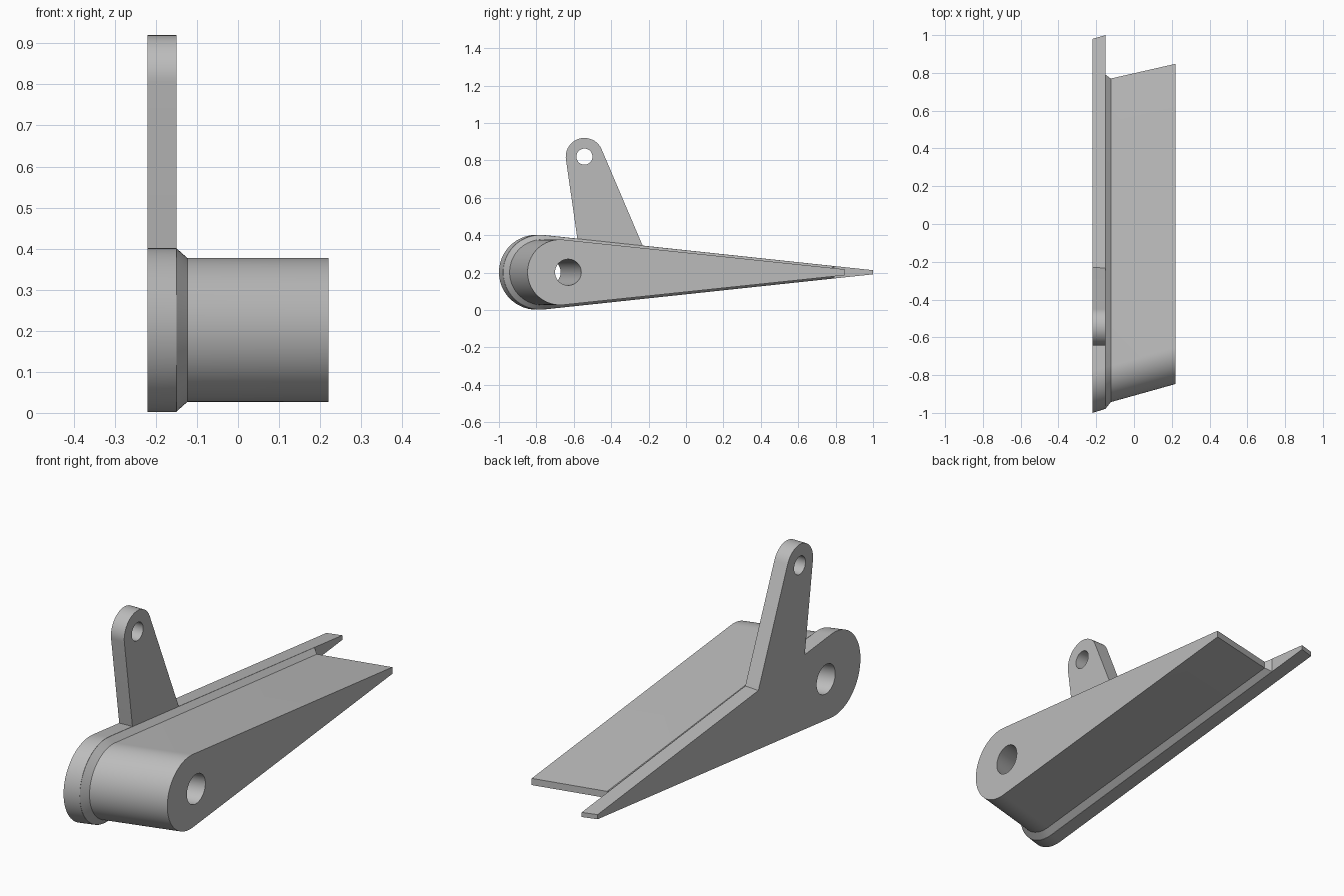
import bpy, bmesh, math

cube = bpy.data.objects.get("Cube")
if cube:
    bpy.data.objects.remove(cube)

grey = bpy.data.materials.new("plain grey")
grey.use_nodes = True
colour = (0.5, 0.5, 0.5, 1)
grey.diffuse_color = colour
grey.node_tree.nodes["Principled BSDF"].inputs["Base Color"].default_value = colour

MID = 0.202  # height of the chord line


def loft(name, sections):
    """Join closed outlines of (x, y, z) points and cap both ends."""
    bm = bmesh.new()
    rings = [[bm.verts.new(p) for p in s] for s in sections]
    for a, b in zip(rings, rings[1:]):
        for i in range(len(a)):
            j = (i + 1) % len(a)
            bm.faces.new((a[i], a[j], b[j], b[i]))
    bm.faces.new(rings[0])
    bm.faces.new(rings[-1])
    bmesh.ops.recalc_face_normals(bm, faces=bm.faces)
    mesh = bpy.data.meshes.new(name)
    bm.to_mesh(mesh)
    bm.free()
    mesh.materials.append(grey)
    obj = bpy.data.objects.new(name, mesh)
    bpy.context.collection.objects.link(obj)
    return obj


def arc(x, y, z, r, start, end, n):
    angles = [start + (end - start) * i / n for i in range(n + 1)]
    return [(x, y + r * math.cos(a), z + r * math.sin(a)) for a in angles]


def teardrop(x, nose, r, tail, half):
    """Round nose with straight flanks running to a thin blunt tail."""
    cy = nose + r
    d = math.hypot(tail - cy, half)
    a = math.atan2(half, tail - cy) + math.acos(r / d)
    outline = arc(x, cy, MID, r, a, 2 * math.pi - a, 40)
    return outline + [(x, tail, MID - half), (x, tail, MID + half)]


def bore(name, x0, y0, x1, y1, z, r):
    return loft(name, [arc(x, y, z, r, 0, math.tau * 47 / 48, 47)
                       for x, y in ((x0, y0), (x1, y1))])


def combine(target, tool, operation):
    mod = target.modifiers.new(operation.title(), "BOOLEAN")
    mod.operation, mod.solver, mod.object = operation, "EXACT", tool
    bpy.context.view_layer.objects.active = target
    bpy.ops.object.modifier_apply(modifier=mod.name)
    bpy.data.objects.remove(tool)


# End plate, longer than the blade and swept with it
plate = loft("swept_blade_with_lever", [
    teardrop(-0.22, -1.0, 0.2, 0.98, 0.011),
    teardrop(-0.15, -0.978, 0.2, 1.0, 0.011)])

# Blade with chamfered root, its first section buried in the plate
blade = loft("blade", [
    teardrop(-0.18, -0.955, 0.175, 0.765, 0.015),
    teardrop(-0.15, -0.977, 0.199, 0.79, 0.033),
    teardrop(-0.123, -0.943, 0.175, 0.77, 0.016),
    teardrop(0.22, -0.847, 0.175, 0.848, 0.016)])

# Lever arm standing on the plate
lever = loft("lever", [
    arc(x, -0.543, 0.82, 0.1, math.radians(23), math.radians(188), 28)
    + [(x, -0.569, 0.3), (x, -0.213, 0.3)] for x in (-0.22, -0.15)])

combine(plate, blade, "UNION")
combine(plate, lever, "UNION")

# Slanted pivot bore and straight lever hole
combine(plate, bore("pivot_bore", -0.264, -0.751, 0.264, -0.619, MID, 0.07), "DIFFERENCE")
combine(plate, bore("lever_bore", -0.3, -0.543, -0.05, -0.543, 0.82, 0.043), "DIFFERENCE")

bpy.ops.object.select_all(action="DESELECT")
plate.select_set(True)
bpy.context.view_layer.objects.active = plate
bpy.ops.object.shade_smooth_by_angle(angle=math.radians(25))
